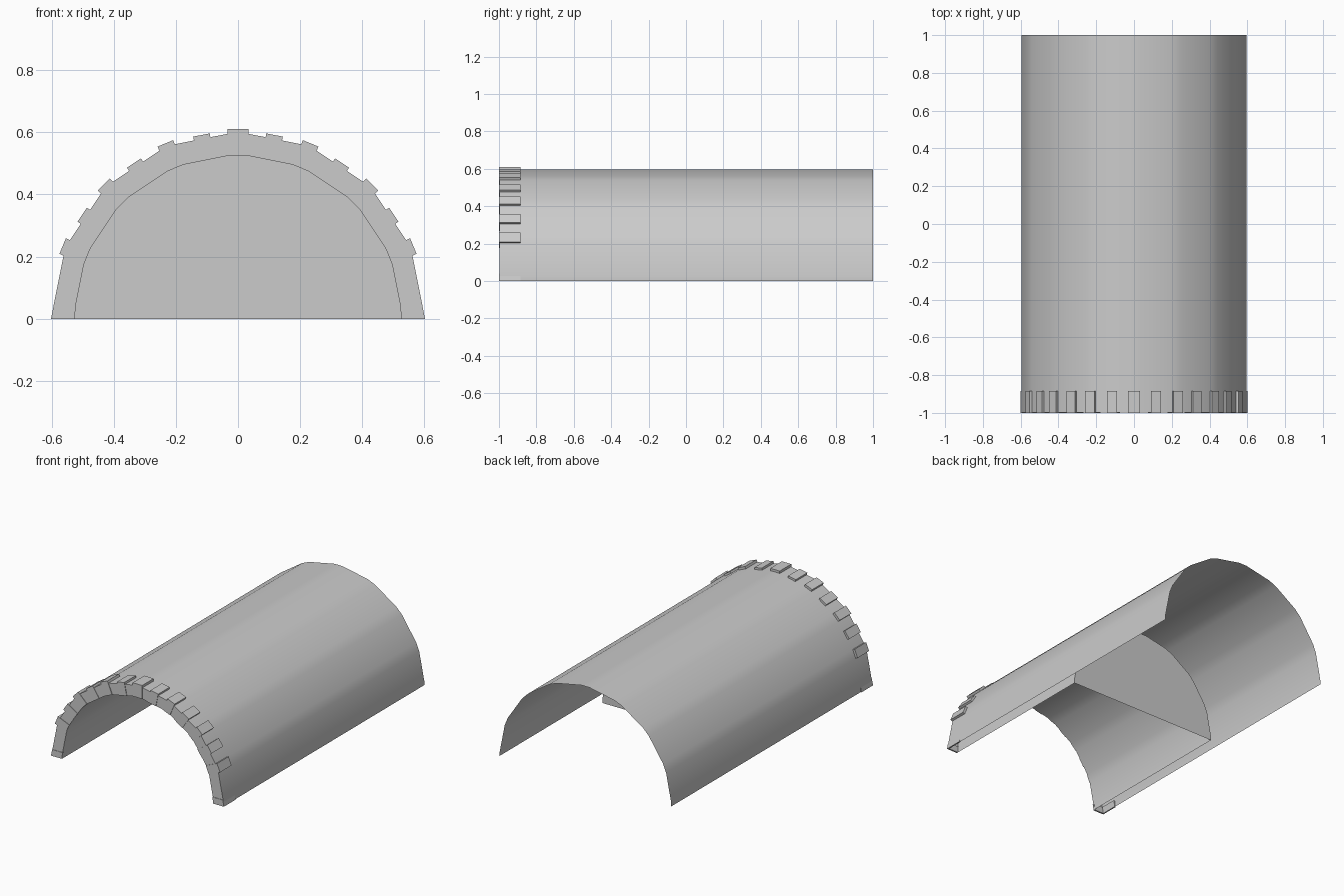
import bpy
from math import sin, cos, pi, radians
from mathutils import Vector

if "Cube" in bpy.data.objects:
    bpy.data.objects.remove(bpy.data.objects["Cube"])

SEG = 8
R_OUT, R_IN = 0.602, 0.531
Y_FRONT, Y_WALL, Y_BACK = -0.997, 0.08, 1.0
BEVEL = 0.028


def add_mesh(name, verts, faces, smooth=False):
    me = bpy.data.meshes.new(name)
    me.from_pydata([tuple(v) for v in verts], [], faces)
    ob = bpy.data.objects.new(name, me)
    bpy.context.collection.objects.link(ob)
    if smooth:
        for p in me.polygons:
            p.use_smooth = True
    return ob


def arc(r, y):
    """Eight-sided half circle with bevelled corners."""
    pts = []
    flat = r - BEVEL * sin(pi / SEG / 2)
    half = BEVEL * cos(pi / SEG / 2)
    for i in range(SEG + 1):
        a = pi * i / SEG
        lo = 0 if i == 0 else -half
        hi = 0 if i == SEG else half
        for t in (lo, hi):
            pts.append((flat * cos(a) - t * sin(a), y, flat * sin(a) + t * cos(a)))
    return pts


def strip(name, a, b, smooth=False):
    n = len(a)
    return add_mesh(name, a + b, [(i, i + 1, n + i + 1, n + i) for i in range(n - 1)], smooth)


# Thin half-pipe shell, inner lining up to the wall, flat front rim, wall
strip("tunnel_shell", arc(R_OUT, Y_BACK), arc(R_OUT, Y_FRONT), True)
strip("tunnel_lining", arc(R_IN, Y_FRONT), arc(R_IN, Y_WALL), True)
strip("front_rim", arc(R_OUT, Y_FRONT), arc(R_IN, Y_FRONT))
wall = arc(R_IN, Y_WALL)
add_mesh("inner_wall", wall, [tuple(range(len(wall)))])


# L-shaped stone: front plate down the rim, cap running back over the shell
def stone(name, lo, hi):
    """lo / hi: (inner, base, outer) points in the xz plane on each side."""
    verts = []
    for inner, base, outer in (lo, hi):
        for p, y in ((inner, -1), (outer, -1), (outer, -0.885),
                     (base, -0.885), (base, -0.99), (inner, -0.99)):
            verts.append((p[0], y, p[1]))
    faces = [tuple(range(6)), tuple(range(11, 5, -1))]
    faces += [(i, i + 6, (i + 1) % 6 + 6, (i + 1) % 6) for i in range(6)]
    return add_mesh(name, verts, faces)


# Stones around the arch, alternating between corners and facet middles
for k in range(-6, 7):
    a = radians(11.25 * k)
    corner = k % 2 == 0
    half = 0.033 if k == 0 else 0.027
    radii = (0.526, 0.588, 0.611) if corner else (0.521, 0.586, 0.603)
    out, side = Vector((sin(a), cos(a))), Vector((cos(a), -sin(a)))
    stone("arch_stone", [out * r - side * half for r in radii],
          [out * r + side * half for r in radii])

# Foot stones at the two ends
for s in (-1, 1):
    stone("foot_stone",
          [(s * 0.528, 0), (s * 0.594, 0), (s * 0.602, 0)],
          [(s * 0.521, 0.04), (s * 0.587, 0.04), (s * 0.594, 0.04)])
